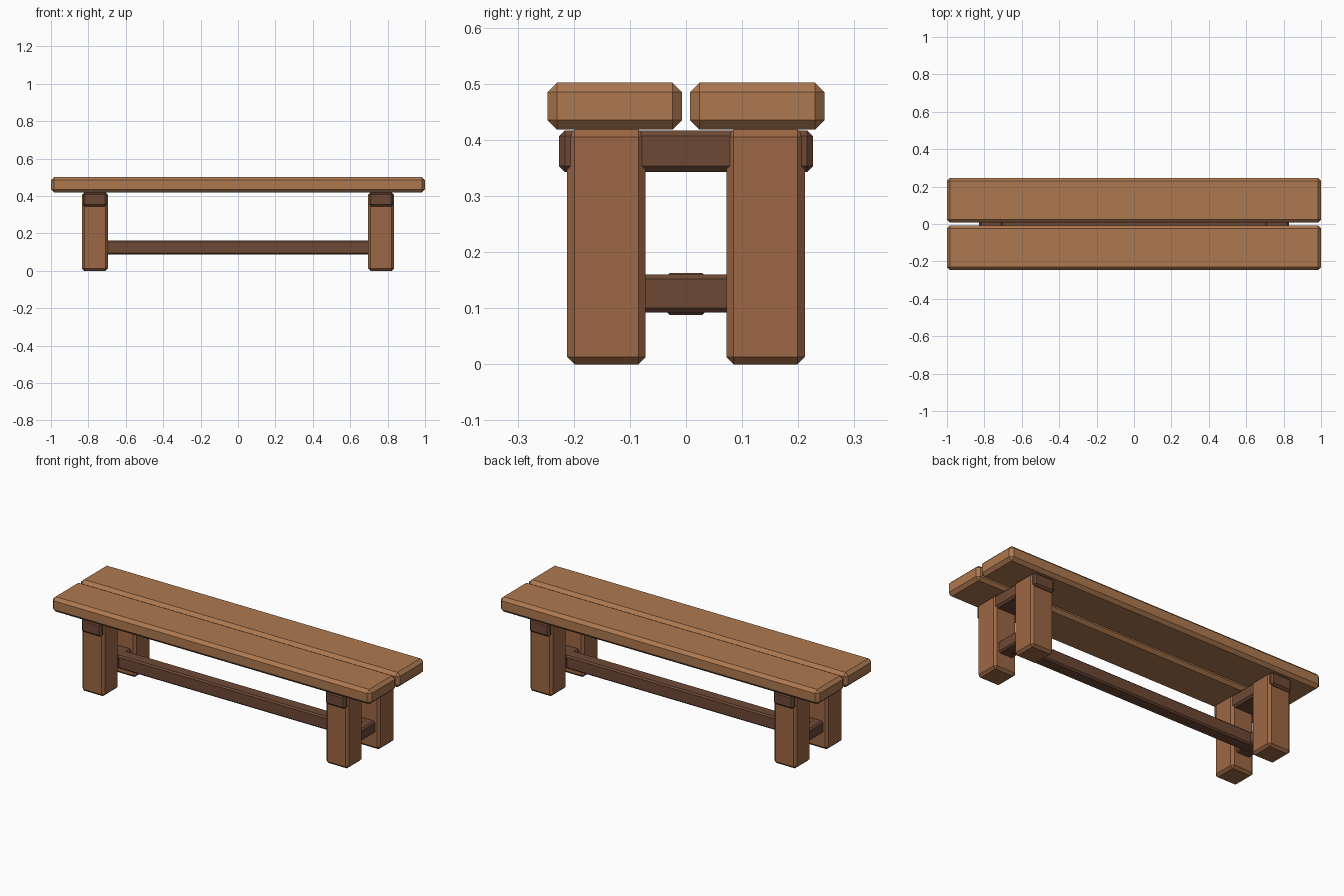
import bpy, bmesh

if "Cube" in bpy.data.objects:
    bpy.data.objects.remove(bpy.data.objects["Cube"])


def material(name, rgb):
    m = bpy.data.materials.new(name)
    m.diffuse_color = (*rgb, 1)
    m.use_nodes = True
    m.node_tree.nodes["Principled BSDF"].inputs["Base Color"].default_value = m.diffuse_color
    return m


seat_wood = material("seat_wood", (0.42, 0.19, 0.08))
leg_wood = material("leg_wood", (0.34, 0.135, 0.058))
bar_wood = material("bar_wood", (0.155, 0.066, 0.036))


def beam(name, lo, hi, chamfer, mat):
    """Chamfered box spanning the corners lo and hi."""
    bm = bmesh.new()
    bmesh.ops.create_cube(bm, size=1)
    for v in bm.verts:
        v.co = [(hi[i] - lo[i]) * v.co[i] for i in range(3)]
    bmesh.ops.bevel(bm, geom=bm.edges[:], offset=chamfer, segments=1,
                    affect='EDGES')
    mesh = bpy.data.meshes.new(name)
    bm.to_mesh(mesh)
    bm.free()
    mesh.materials.append(mat)
    ob = bpy.data.objects.new(name, mesh)
    ob.location = [(lo[i] + hi[i]) / 2 for i in range(3)]
    bpy.context.collection.objects.link(ob)


def span(sign, a, b):
    return sorted((sign * a, sign * b))


# Two seat planks with a narrow gap
for sy, side in ((-1, "front"), (1, "back")):
    y0, y1 = span(sy, 0.007, 0.247)
    beam(f"{side}_seat_plank", (-1, y0, 0.418), (1, y1, 0.502), 0.017, seat_wood)

for sx, end in ((-1, "left"), (1, "right")):
    # Legs
    x0, x1 = span(sx, 0.695, 0.835)
    for sy, side in ((-1, "front"), (1, "back")):
        y0, y1 = span(sy, 0.072, 0.212)
        beam(f"{side}_{end}_leg", (x0, y0, 0), (x1, y1, 0.418), 0.013, leg_wood)
    # Upper cross bar pokes through the legs, lower one joins them
    x0, x1 = span(sx, 0.702, 0.828)
    beam(f"{end}_upper_crossbar", (x0, -0.226, 0.343), (x1, 0.226, 0.417), 0.01, bar_wood)
    x0, x1 = span(sx, 0.72, 0.81)
    beam(f"{end}_lower_crossbar", (x0, -0.17, 0.092), (x1, 0.17, 0.16), 0.008, bar_wood)

# Long stretcher between the leg pairs
beam("stretcher", (-0.765, -0.037, 0.088), (0.765, 0.037, 0.163), 0.008, bar_wood)
